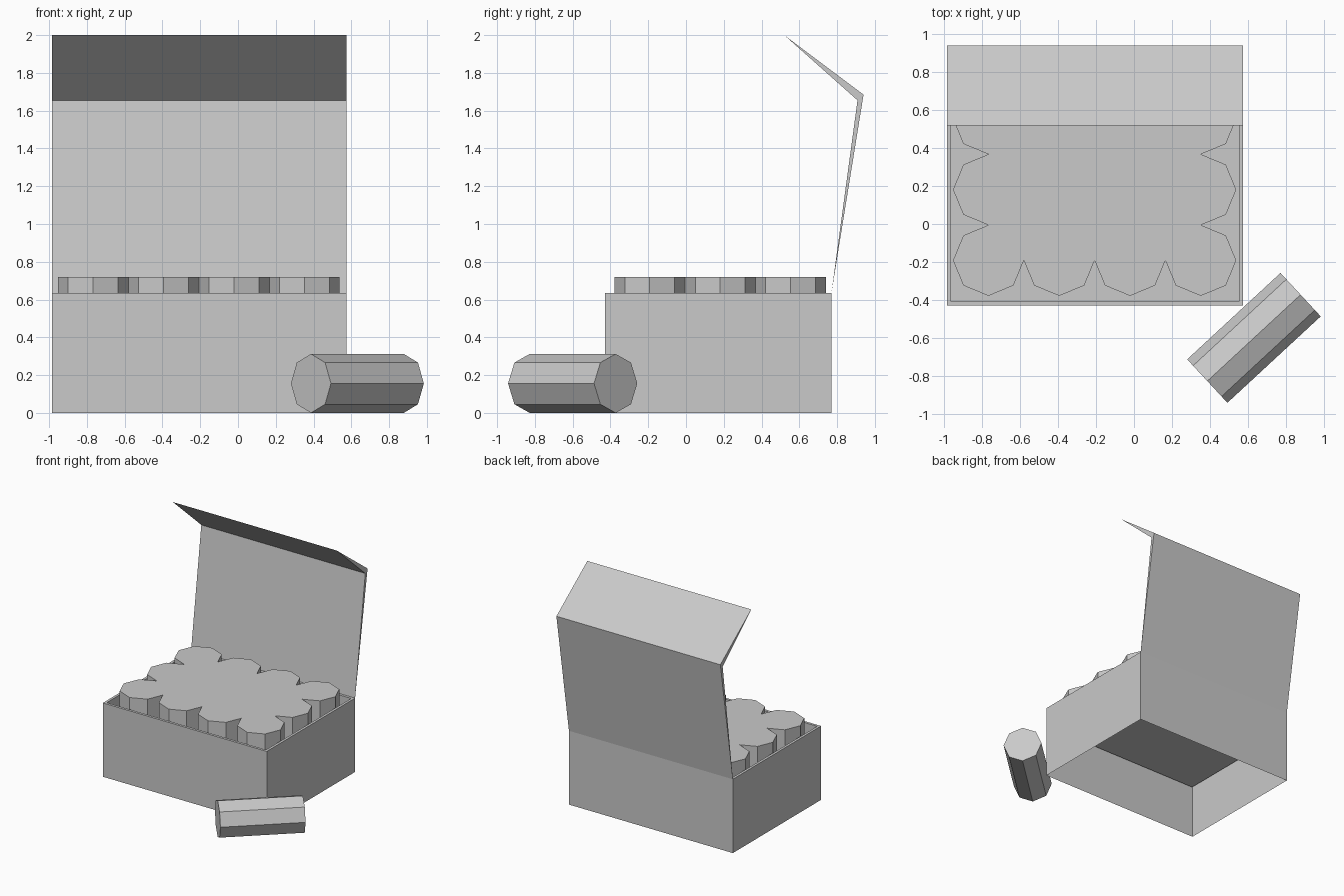
import bpy, bmesh, math
from mathutils import Matrix, Vector

if "Cube" in bpy.data.objects:
    bpy.data.objects.remove(bpy.data.objects["Cube"])

grey = bpy.data.materials.new("plain grey")
grey.diffuse_color = (0.588, 0.588, 0.588, 1)
grey.use_nodes = True
grey.node_tree.nodes["Principled BSDF"].inputs["Base Color"].default_value = grey.diffuse_color


def finish(name, bm):
    mesh = bpy.data.meshes.new(name)
    bm.to_mesh(mesh)
    bm.free()
    mesh.materials.append(grey)
    obj = bpy.data.objects.new(name, mesh)
    bpy.context.collection.objects.link(obj)
    return obj


def prism(name, profile, vector):
    """Closed solid made by pushing a flat outline along a vector."""
    bm = bmesh.new()
    face = bm.faces.new([bm.verts.new(p) for p in profile])
    out = bmesh.ops.extrude_face_region(bm, geom=[face], use_keep_orig=True)
    verts = [g for g in out["geom"] if isinstance(g, bmesh.types.BMVert)]
    bmesh.ops.translate(bm, verts=verts, vec=Vector(vector))
    bmesh.ops.recalc_face_normals(bm, faces=bm.faces[:])
    return finish(name, bm)


X0, X1, Y0, Y1 = -0.985, 0.575, -0.43, 0.77
RIM, FLOOR, WALL = 0.635, 0.45, 0.022

# Carton: walls open underneath, thin rim, sunken floor
bm = bmesh.new()
loops = []
for inset, z in ((0, 0), (0, RIM), (WALL, RIM), (WALL, FLOOR)):
    a, b, c, d = X0 + inset, X1 - inset, Y0 + inset, Y1 - inset
    loops.append([bm.verts.new((x, y, z)) for x, y in ((a, c), (b, c), (b, d), (a, d))])
for low, high in zip(loops, loops[1:]):
    for i in range(4):
        j = (i + 1) % 4
        bm.faces.new((low[i], low[j], high[j], high[i]))
bm.faces.new(loops[-1])
finish("carton", bm)

# Lid: tapered back panel with folded flap
lid = [(Y1, RIM), (0.94, 1.685), (0.52, 2.0), (0.908, 1.655)]
prism("lid", [(X0, y, z) for y, z in lid], (X1 - X0, 0, 0))

# Packed rounds: scalloped outline of a 4 x 3 block of touching octagons
STEP, R = 0.373, 0.1865
xs = [-0.767 + STEP * i for i in range(4)]
ys = [-0.192 + STEP * i for i in range(3)]
arcs = [(xs[0], ys[0], 90, 360), (xs[1], ys[0], 180, 360), (xs[2], ys[0], 180, 360),
        (xs[3], ys[0], 180, 450), (xs[3], ys[1], -90, 90), (xs[3], ys[2], -90, 180),
        (xs[2], ys[2], 0, 180), (xs[1], ys[2], 0, 180), (xs[0], ys[2], 0, 270),
        (xs[0], ys[1], 90, 270)]
outline = []
for cx, cy, start, end in arcs:
    # the last point of each arc is the first point of the next one
    for deg in range(start, end, 45):
        t = math.radians(deg)
        outline.append((cx + R * math.cos(t), cy + R * math.sin(t), FLOOR + 0.01))
prism("packed_rounds", outline, (0, 0, 0.72 - FLOOR - 0.01))

# Loose round lying beside the carton
bm = bmesh.new()
place = (Matrix.Translation((0.632, -0.60, 0.156))
         @ Matrix.Rotation(math.radians(42.8), 4, "Z")
         @ Matrix.Rotation(math.radians(90), 4, "Y"))
bmesh.ops.create_cone(bm, cap_ends=True, segments=8, radius1=0.156, radius2=0.156,
                      depth=0.67, matrix=place)
finish("loose_round", bm)
